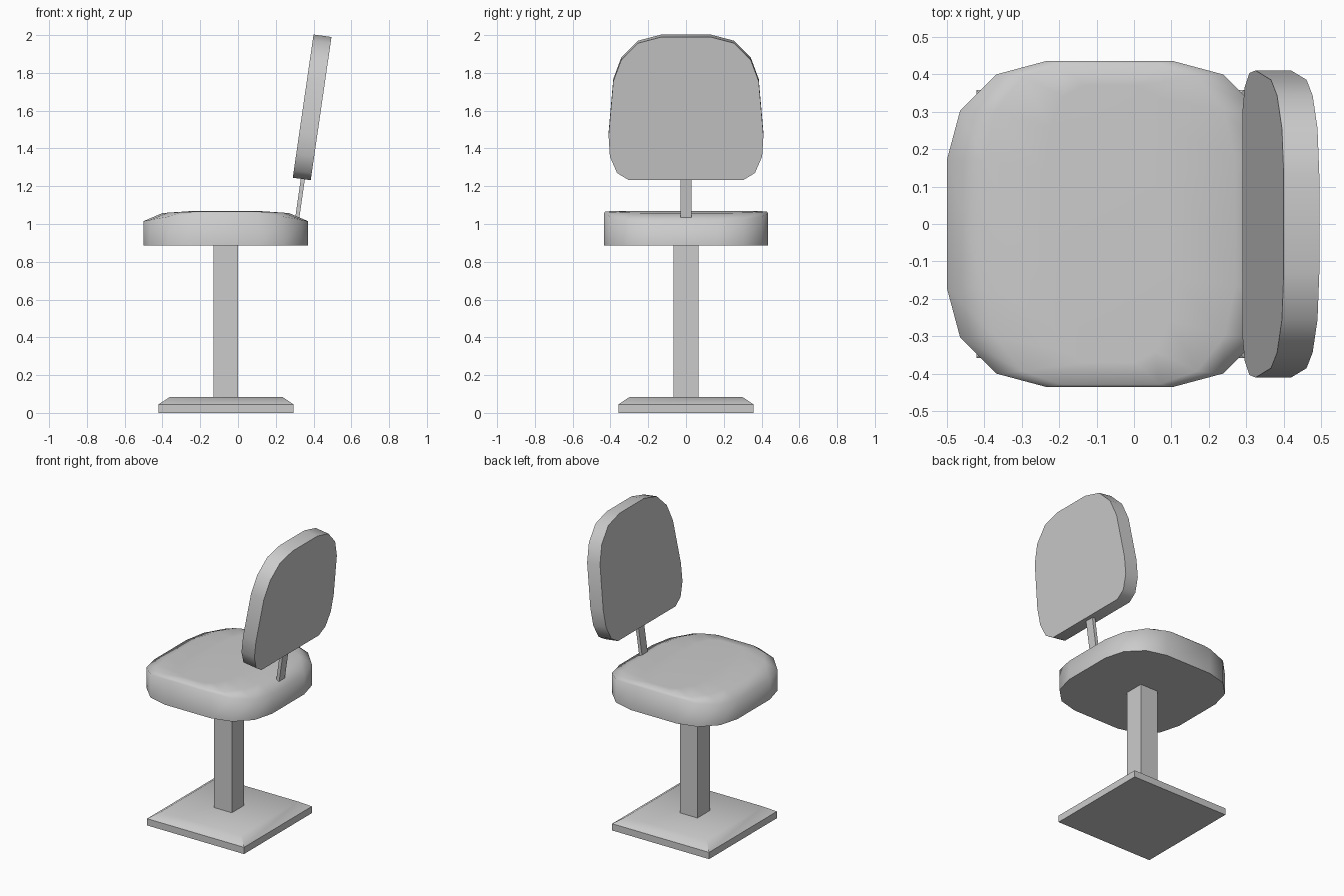
import bpy, bmesh
from math import radians, sin, cos

if "Cube" in bpy.data.objects:
    bpy.data.objects.remove(bpy.data.objects["Cube"])

CX = -0.065  # centre of seat, post and base


def loft(name, rings, smooth=None):
    """Skin a stack of equal-length rings and cap both ends."""
    bm = bmesh.new()
    vr = [[bm.verts.new(p) for p in r] for r in rings]
    n = len(vr[0])
    for a, b in zip(vr, vr[1:]):
        for i in range(n):
            j = (i + 1) % n
            bm.faces.new((a[i], a[j], b[j], b[i]))
    bm.faces.new(vr[0][::-1])
    bm.faces.new(vr[-1])
    bmesh.ops.recalc_face_normals(bm, faces=bm.faces)
    me = bpy.data.meshes.new(name)
    bm.to_mesh(me)
    bm.free()
    ob = bpy.data.objects.new(name, me)
    bpy.context.collection.objects.link(ob)
    if smooth:
        bpy.ops.object.select_all(action='DESELECT')
        ob.select_set(True)
        bpy.context.view_layer.objects.active = ob
        bpy.ops.object.shade_smooth_by_angle(angle=radians(smooth))
    return ob


def rect(cx, hx, hy, z):
    return [(cx + sx * hx, sy * hy, z) for sx, sy in ((-1, -1), (1, -1), (1, 1), (-1, 1))]


# Floor plate with chamfered top, and square post
loft("base_plate", [rect(CX + 0.002, 0.358, 0.358, 0), rect(CX + 0.002, 0.358, 0.358, 0.045),
                    rect(CX + 0.002, 0.297, 0.297, 0.085)], 40)
loft("post", [rect(CX, 0.065, 0.065, 0.08), rect(CX, 0.065, 0.065, 0.89)])

# Seat: rounded square, top crowned along x
outline = []
for k, (sx, sy) in enumerate(((1, 1), (-1, 1), (-1, -1), (1, -1))):
    for s in range(4):
        a = radians(90 * k + 30 * s)
        outline.append((sx * 0.17 + 0.265 * cos(a), sy * 0.17 + 0.265 * sin(a)))


def crown(x):
    return 1.056 - 0.041 * max(0, (abs(x) - 0.17) / 0.265) ** 1.3


loft("seat", [
    [(CX + x, y, 0.885) for x, y in outline],
    [(CX + x, y, crown(x)) for x, y in outline],
    [(CX + x * 0.77, y * 0.985, 1.068 - 0.01 * (abs(x) / 0.435) ** 2) for x, y in outline],
    [(CX + x * 0.4, y * 0.85, 1.069) for x, y in outline],
], 75)

# Backrest: rounded panel leaning backwards
half = [(0.13, 1.99), (0.255, 1.957), (0.343, 1.868), (0.385, 1.755),
        (0.41, 1.47), (0.403, 1.357), (0.365, 1.27), (0.303, 1.232)]
panel = half + [(-y, z) for y, z in reversed(half)]
rear = [(0.385 + (z - 1.232) * 0.145, y, z) for y, z in panel]
front = [(x - 0.095, y, z + 0.013) for x, y, z in rear]
loft("backrest", [front, rear], 45)

# Thin leaning strut between seat and backrest
loft("back_strut", [rect(0.314, 0.011, 0.03, 1.035), rect(0.345, 0.011, 0.03, 1.25)])
